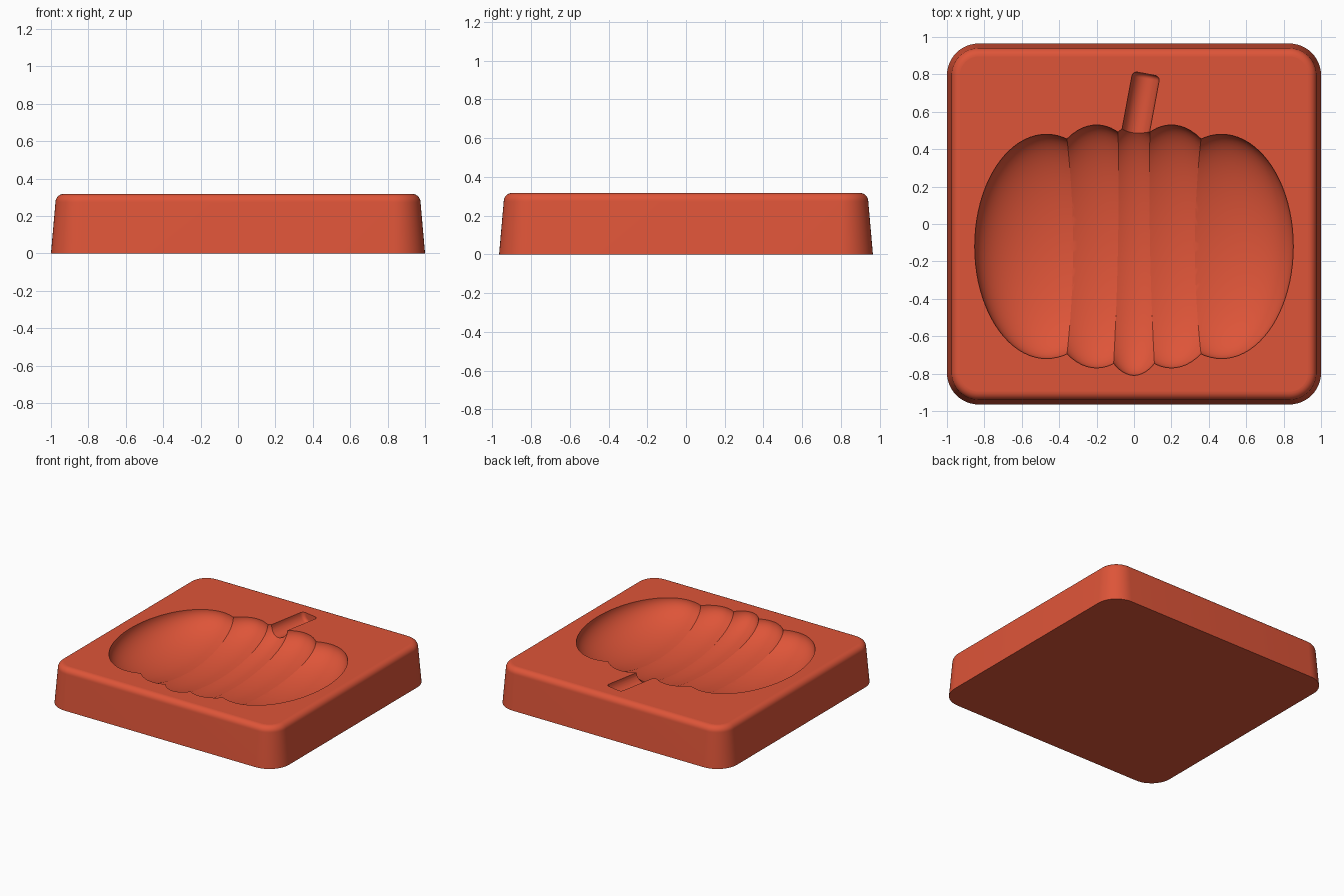
import bpy
import bmesh
from math import sin, cos, pi
from mathutils import Matrix, Vector

if "Cube" in bpy.data.objects:
    bpy.data.objects.remove(bpy.data.objects["Cube"])

HALF_X, HALF_Y, TOP = 1.0, 0.965, 0.318
CORNER, FILLET, DRAFT = 0.17, 0.045, 0.024
DEPTH = 0.21

clay = bpy.data.materials.new("terracotta_red")
clay.use_nodes = True
colour = (0.73, 0.09, 0.04, 1)
clay.diffuse_color = colour
clay.node_tree.nodes["Principled BSDF"].inputs["Base Color"].default_value = colour


def make_object(name, bm):
    bmesh.ops.recalc_face_normals(bm, faces=bm.faces)
    mesh = bpy.data.meshes.new(name)
    bm.to_mesh(mesh)
    bm.free()
    mesh.materials.append(clay)
    obj = bpy.data.objects.new(name, mesh)
    bpy.context.collection.objects.link(obj)
    return obj


def outline(bm, inset, z, steps=12):
    """Rounded rectangle, shrunk by inset."""
    r = CORNER - inset
    ring = []
    for q, (sx, sy) in enumerate([(1, 1), (-1, 1), (-1, -1), (1, -1)]):
        for i in range(steps + 1):
            a = (q + i / steps) * pi / 2
            ring.append(bm.verts.new((sx * (HALF_X - CORNER) + r * cos(a),
                                      sy * (HALF_Y - CORNER) + r * sin(a), z)))
    return ring


def mold_block():
    """Drafted block with a rounded upper edge."""
    bm = bmesh.new()
    profile = [(0, 0)]
    for i in range(9):
        a = i / 8 * pi / 2
        profile.append((DRAFT + FILLET * (1 - cos(a)), TOP - FILLET * (1 - sin(a))))
    rings = [outline(bm, *p) for p in profile]
    for low, high in zip(rings, rings[1:]):
        n = len(low)
        for i in range(n):
            j = (i + 1) % n
            bm.faces.new((low[i], low[j], high[j], high[i]))
    bm.faces.new(rings[0][::-1])
    bm.faces.new(rings[-1])
    return make_object("mold_block", bm)


def lobe_cutter(x, y, half_x, half_y):
    """Ellipsoid centred on the upper face."""
    bm = bmesh.new()
    bmesh.ops.create_uvsphere(bm, u_segments=80, v_segments=41, radius=1)
    bm.transform(Matrix.Translation((x, y, TOP)) @ Matrix.Diagonal((half_x, half_y, DEPTH, 1)))
    return make_object("lobe_cutter", bm)


def stem_cutter(start, end, radius):
    """Leaning cylinder with a softened tip."""
    axis = Vector(end) - Vector(start)
    bm = bmesh.new()
    bmesh.ops.create_cone(bm, cap_ends=True, segments=34, radius1=radius,
                          radius2=radius, depth=axis.length)
    bm.transform(Matrix.Rotation(pi / 34, 4, "Z"))
    tip = [e for e in bm.edges if all(v.co.z > 0 for v in e.verts)]
    bmesh.ops.bevel(bm, geom=tip, offset=0.025, segments=5, profile=0.5, affect="EDGES")
    bm.transform(Matrix.Translation((Vector(start) + Vector(end)) / 2)
                 @ axis.to_track_quat("Z", "Y").to_matrix().to_4x4())
    return make_object("stem_cutter", bm)


block = mold_block()

# Five overlapping lobes and a stem form the hollow
cutters = [lobe_cutter(0, -0.14, 0.256, 0.67)]
for side in (-1, 1):
    cutters.append(lobe_cutter(side * 0.2, -0.12, 0.34, 0.65))
    cutters.append(lobe_cutter(side * 0.468, -0.12, 0.384, 0.6))
cutters.append(stem_cutter((-0.005, 0.42, TOP), (0.066, 0.803, TOP), 0.074))

bpy.ops.object.select_all(action="DESELECT")
block.select_set(True)
bpy.context.view_layer.objects.active = block
for cutter in cutters:
    cutter.hide_render = True
    cut = block.modifiers.new("hollow", "BOOLEAN")
    cut.operation = "DIFFERENCE"
    cut.solver = "EXACT"
    cut.object = cutter
    bpy.ops.object.modifier_apply(modifier=cut.name)
for cutter in cutters:
    bpy.data.objects.remove(cutter)

# Smooth curves, flat upper and lower faces
bpy.ops.object.shade_smooth_by_angle(angle=pi / 7)
for face in block.data.polygons:
    if abs(face.normal.z) > 0.999 and (face.center.z > TOP - 0.001 or face.center.z < 0.001):
        face.use_smooth = False
